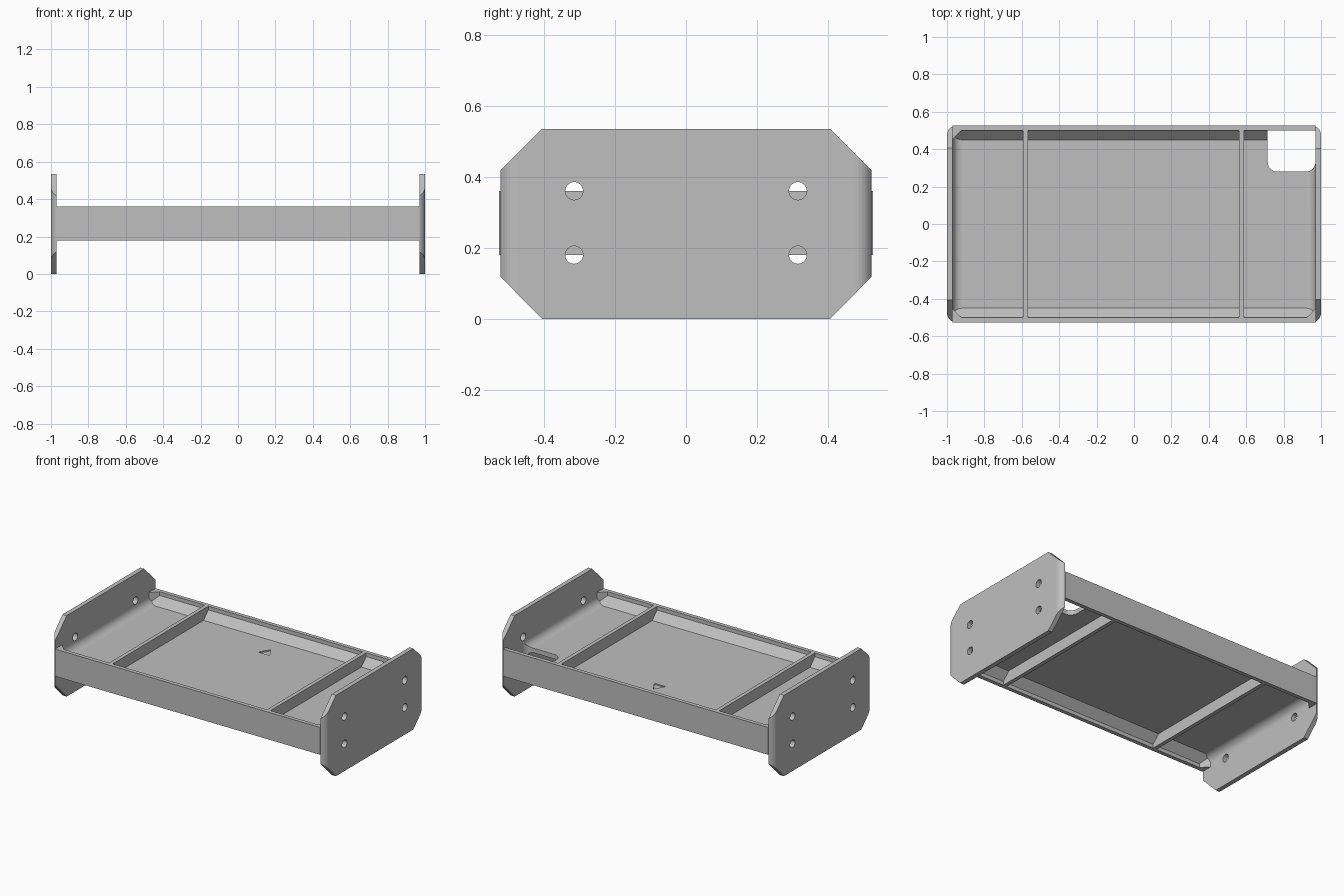
import bpy, bmesh, math
from mathutils import Vector

if "Cube" in bpy.data.objects:
    bpy.data.objects.remove(bpy.data.objects["Cube"])

grey = bpy.data.materials.new("plain_grey")
grey.use_nodes = True
COLOR = (0.52, 0.52, 0.52, 1)
grey.diffuse_color = COLOR
grey.node_tree.nodes["Principled BSDF"].inputs["Base Color"].default_value = COLOR

# Main dimensions
WALL_Y, IN_Y, IN_X = 0.526, 0.5, 0.97
LOW, HIGH, MID = 0.18, 0.36, 0.27
HALF_FLOOR, SLOPE = 0.015, 0.05
FLOOR = MID + HALF_FLOOR


def prism(name, pts, axis, start, end):
    """Extrude a 2D outline along an axis; outline uses the other two axes in order."""
    def place(p, t):
        c = list(p)
        c.insert(axis, t)
        return Vector(c)
    bm = bmesh.new()
    face = bm.faces.new([bm.verts.new(place(p, start)) for p in pts])
    ext = bmesh.ops.extrude_face_region(bm, geom=[face])
    move = place((0, 0), end - start)
    bmesh.ops.translate(bm, vec=move, verts=[g for g in ext["geom"] if isinstance(g, bmesh.types.BMVert)])
    bmesh.ops.recalc_face_normals(bm, faces=bm.faces)
    mesh = bpy.data.meshes.new(name)
    bm.to_mesh(mesh)
    bm.free()
    mesh.materials.append(grey)
    obj = bpy.data.objects.new(name, mesh)
    bpy.context.collection.objects.link(obj)
    return obj


def arc(cx, cy, r, a0, a1, n=8):
    angles = [math.radians(a0 + (a1 - a0) * i / n) for i in range(n + 1)]
    return [(cx + r * math.cos(a), cy + r * math.sin(a)) for a in angles]


def rect(x0, x1, y0, y1):
    return [(x0, y0), (x1, y0), (x1, y1), (x0, y1)]


def boolean(obj, cutter, operation="DIFFERENCE"):
    mod = obj.modifiers.new(operation.title(), "BOOLEAN")
    mod.operation, mod.object, mod.solver = operation, cutter, "EXACT"


def helper(obj):
    obj.hide_render = True
    obj.hide_set(True)
    obj.display_type = "WIRE"
    return obj


def smooth(obj):
    bpy.ops.object.select_all(action="DESELECT")
    obj.select_set(True)
    bpy.context.view_layer.objects.active = obj
    bpy.ops.object.shade_smooth_by_angle(angle=math.radians(30))


# Rounded footprint that trims every outer corner
R = 0.05
footprint = []
for sx, sy, a in ((1, 1, 0), (-1, 1, 90), (-1, -1, 180), (1, -1, 270)):
    footprint += arc(sx * (1 - R), sy * (WALL_Y - R), R, a, a + 90)
trim = helper(prism("footprint_trim", footprint, 2, -0.1, 0.7))

# Corner opening through the floor
notch = [(0.715, IN_Y), (0.715, 0.33)] + arc(0.765, 0.33, R, 180, 270)[1:]
notch += arc(IN_X - R, 0.33, R, 270, 360) + [(IN_X, IN_Y)]
notch = helper(prism("notch_cutter", notch, 2, 0, 0.7))

# Engraved arrow in the floor
arrow = helper(prism("arrow_cutter", [(-0.042, 0.27), (0.042, 0.27), (0, 0.34)], 2, FLOOR - 0.008, FLOOR + 0.1))

# Tray: floor, walls and sloped footings in one section
quarter = [(IN_Y - SLOPE, HALF_FLOOR), (IN_Y, HALF_FLOOR + SLOPE), (IN_Y, HIGH - MID), (WALL_Y, HIGH - MID)]
section = quarter + [(y, -z) for y, z in reversed(quarter)]
section += [(-y, -z) for y, z in quarter] + [(-y, z) for y, z in reversed(quarter)]
tray = prism("tray", [(y, MID + z) for y, z in section], 0, -IN_X, IN_X)
boolean(tray, notch)
boolean(tray, arrow)

# Cross ribs
for name, x in (("right_rib", -0.58), ("left_rib", 0.575)):
    prism(name, rect(x - 0.013, x + 0.013, -IN_Y, IN_Y), 2, LOW, HIGH)

for side, s in (("left", 1), ("right", -1)):
    # End plate: clipped outline with rounded vertical edges and four holes
    plate = [(-0.405, 0), (0.405, 0), (0.526, 0.122), (0.526, 0.415),
             (0.405, 0.535), (-0.405, 0.535), (-0.526, 0.415), (-0.526, 0.122)]
    plate = prism(side + "_end_plate", plate, 0, s * IN_X, s)
    boolean(plate, trim, "INTERSECT")
    for y in (-0.315, 0.315):
        for z in (LOW, HIGH):
            hole = arc(y, z, 0.025, 0, 360, 32)[:-1]
            boolean(plate, helper(prism("hole_cutter", hole, 0, s * 0.9, s * 1.1)))
    smooth(plate)

    for level, v in (("upper", 1), ("lower", -1)):
        # Curved fillet between floor and end plate
        z0 = MID + v * HALF_FLOOR
        curve = arc(IN_X - R, R, R, 270, 360)
        pts = [(s * x, z0 + v * z) for x, z in curve + [(IN_X, 0)]]
        fillet = prism(f"{side}_{level}_fillet", pts, 1, -IN_Y, IN_Y)
        boolean(fillet, notch)
        smooth(fillet)

    # Chamfered inner corners
    for end, f in (("back", 1), ("front", -1)):
        if (s, f) == (1, 1):
            continue
        c = 0.047
        pts = [(s * IN_X, f * IN_Y), (s * (IN_X - c), f * IN_Y), (s * IN_X, f * (IN_Y - c))]
        prism(f"{side}_{end}_corner", pts, 2, LOW, HIGH)
